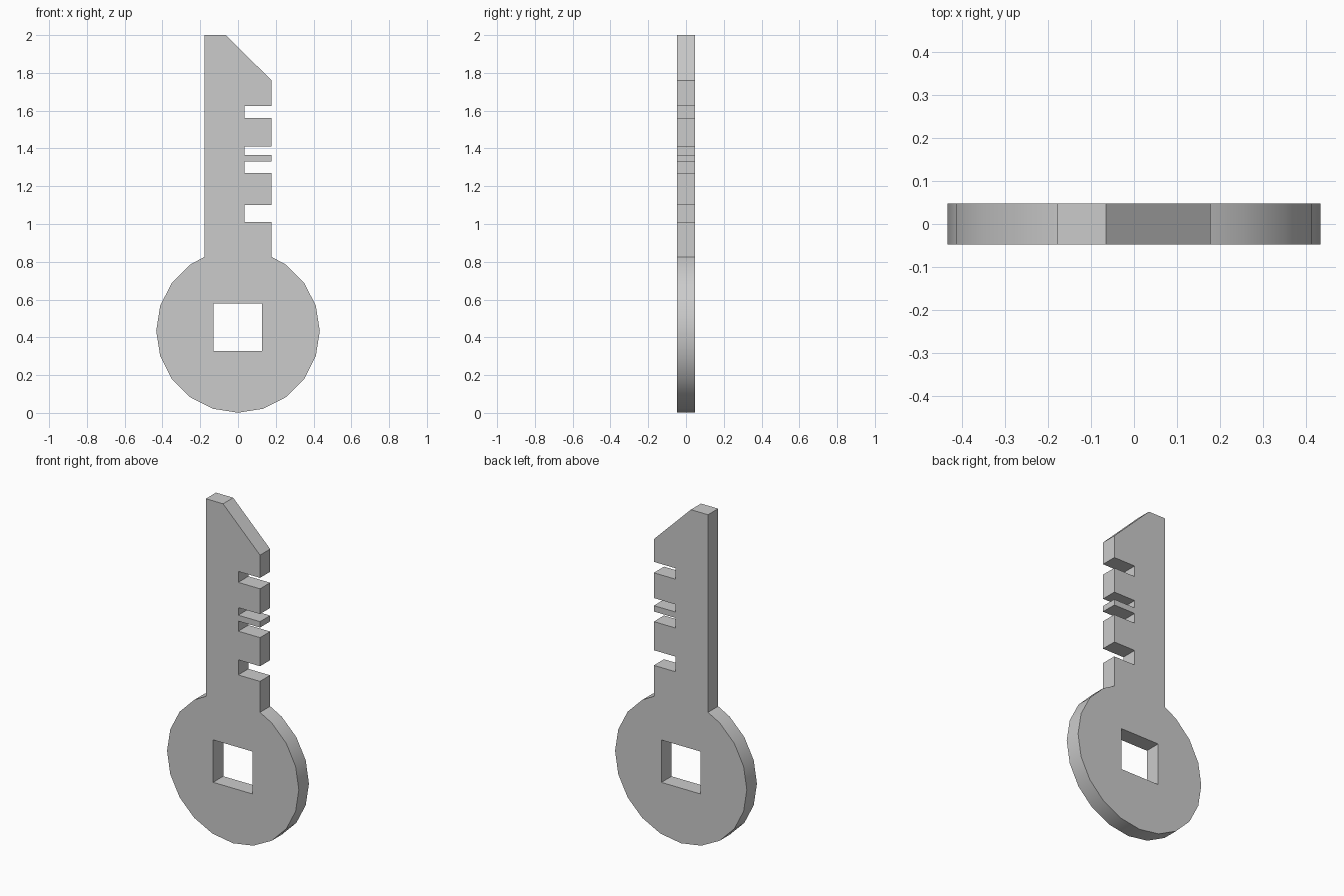
import bpy, bmesh, math

if "Cube" in bpy.data.objects:
    bpy.data.objects.remove(bpy.data.objects["Cube"])

R, CZ = 0.433, 0.434      # bow radius and centre height
W = 0.178                 # half width of the blade
T = 0.095                 # thickness
JOINT_Z = 0.826           # where the blade meets the bow
NOTCH_X = 0.035
NOTCHES = [(1.01, 1.10), (1.27, 1.33), (1.365, 1.41), (1.56, 1.625)]

# Blade outline: right side with notches, slanted tip, straight left side
outline = [(W, JOINT_Z)]
for low, high in NOTCHES:
    outline += [(W, low), (NOTCH_X, low), (NOTCH_X, high), (W, high)]
outline += [(W, 1.76), (-0.065, 2.0), (-W, 2.0), (-W, JOINT_Z)]

# Round bow: 20-sided circle, open at the top where the blade joins
for deg in range(126, 415, 18):
    a = math.radians(deg)
    outline.append((R * math.cos(a), CZ + R * math.sin(a)))

# Square hole in the bow
hole = [(-0.13, 0.328), (0.128, 0.328), (0.128, 0.58), (-0.13, 0.58)]

bm = bmesh.new()


def add_loop(points):
    verts = [bm.verts.new((x, -T / 2, z)) for x, z in points]
    return [bm.edges.new((v, verts[i - 1])) for i, v in enumerate(verts)]


# Fill the profile and extrude it through the thickness
edges = add_loop(outline) + add_loop(hole)
bmesh.ops.triangle_fill(bm, edges=edges, use_beauty=True)
result = bmesh.ops.extrude_face_region(bm, geom=bm.faces[:], use_keep_orig=True)
moved = [g for g in result["geom"] if isinstance(g, bmesh.types.BMVert)]
bmesh.ops.translate(bm, verts=moved, vec=(0, T, 0))
bmesh.ops.recalc_face_normals(bm, faces=bm.faces[:])

mesh = bpy.data.meshes.new("key")
bm.to_mesh(mesh)
bm.free()
key = bpy.data.objects.new("key", mesh)
bpy.context.collection.objects.link(key)

# Smooth rim, crisp corners
bpy.context.view_layer.objects.active = key
key.select_set(True)
bpy.ops.object.shade_smooth_by_angle(angle=math.radians(30))
